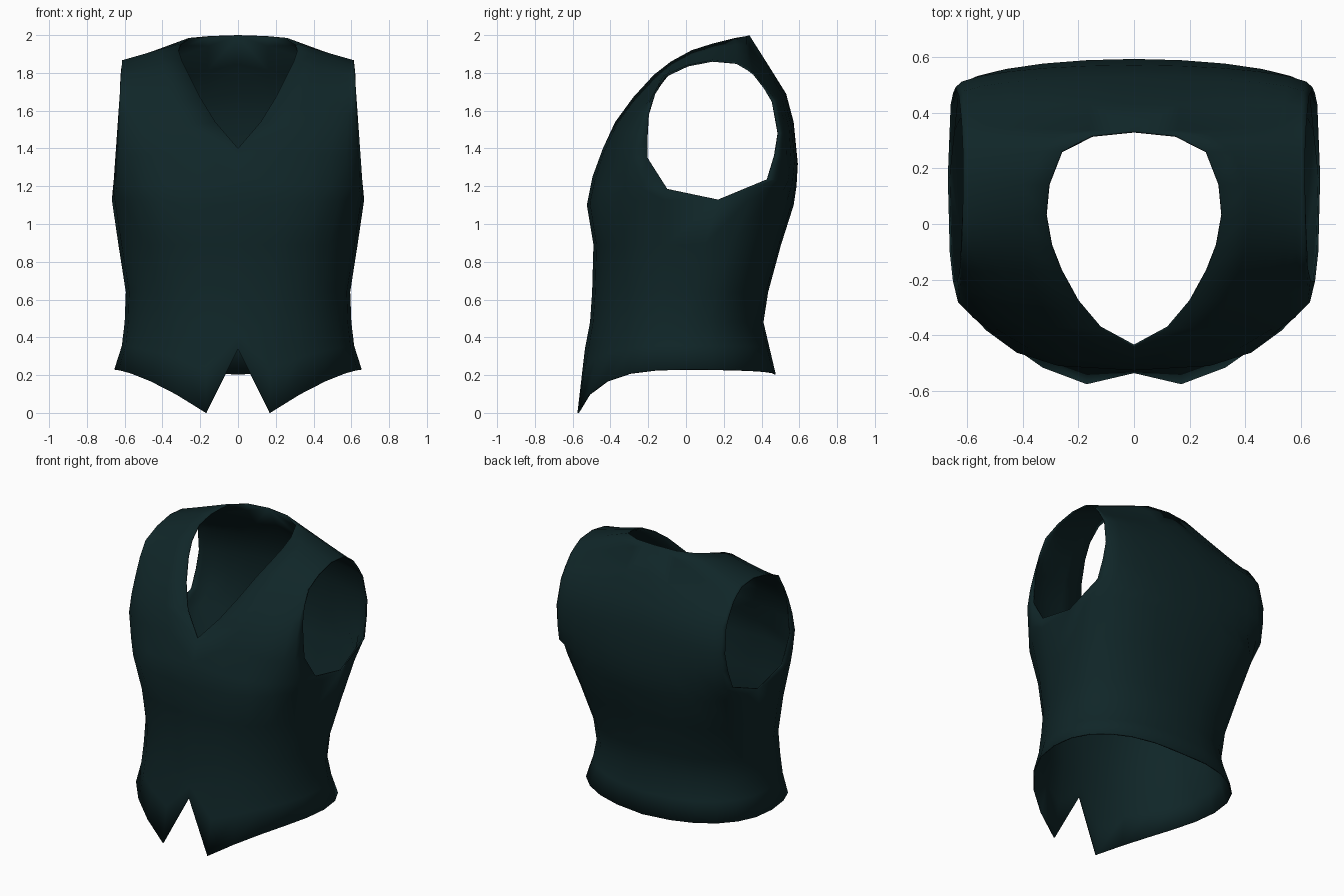
import bpy
import bmesh
from math import sin, cos, pi
from mathutils import Vector

if "Cube" in bpy.data.objects:
    bpy.data.objects.remove(bpy.data.objects["Cube"], do_unlink=True)

COLUMNS = 6


def sweep(inner, outer, power):
    """Rounded quarter section from the centre or neck edge out to the side edge."""
    points = []
    for i in range(COLUMNS + 1):
        angle = pi / 2 * i / COLUMNS
        across = max(sin(angle), 0) ** (2 / power)
        depth = max(cos(angle), 0) ** (2 / power) if i < COLUMNS else 0
        points.append(Vector((
            inner[0] + (outer[0] - inner[0]) * across,
            outer[1] + (inner[1] - outer[1]) * depth,
            inner[2] + (outer[2] - inner[2]) * across)))
    return points


def armhole_point(y, z):
    """The armhole edge leans inwards towards the shoulder."""
    return (0.665 - 0.07 * (z - 1.13), y, z)


def hem_row(front):
    """Pointed, notched hem in front, gently curved hem behind."""
    inner = (0, -0.595, 0) if front else (0, 0.475, 0.205)
    row = sweep(inner, (0.655, 0, 0.23), 2 if front else 2.3)
    if front:
        tip = row[1].x
        for p in row[1:]:
            p.z = 0.23 * (1 - max(0, 1 - (p.x - tip) / (0.655 - tip)) ** 1.4)
        row[0] = Vector((0, -0.535, 0.34))
    return row


# Body levels: height, half width, front depth, back depth, seam depth, roundness
body = [
    (0.48, 0.6, -0.508, 0.41, 0, 2.2),
    (0.64, 0.594, -0.497, 0.435, 0.04, 2.3),
    (0.89, 0.633, -0.49, 0.503, 0.1, 2.6),
    (1.1, 0.668, -0.525, 0.57, 0.17, 3),
]

# Neck or centre edge (x, y, z), then armhole edge (y, z)
front_panel = [
    (0, -0.495, 1.25, -0.1, 1.185),
    (0, -0.44, 1.4, -0.205, 1.35),
    (0.12, -0.375, 1.54, -0.205, 1.47),
    (0.2, -0.28, 1.67, -0.2, 1.58),
    (0.26, -0.17, 1.79, -0.17, 1.69),
    (0.295, -0.08, 1.86, -0.12, 1.785),
    (0.315, 0.03, 1.92, 0, 1.84),
    (0.305, 0.14, 1.955, 0.14, 1.867),
]
back_panel = [
    (0.26, 0.26, 1.985, 0.27, 1.855),
    (0.15, 0.32, 1.995, 0.33, 1.82),
    (0, 0.335, 2, 0.37, 1.79),
    (0, 0.43, 1.85, 0.42, 1.72),
    (0, 0.53, 1.69, 0.46, 1.65),
    (0, 0.57, 1.54, 0.49, 1.48),
    (0, 0.592, 1.32, 0.47, 1.36),
    (0, 0.585, 1.2, 0.43, 1.235),
]


def body_row(level, front):
    z, width, front_y, back_y, seam_y, power = level
    inner = (0, front_y if front else back_y, z)
    side_z = 1.128 if level is body[-1] else z
    return sweep(inner, (width, seam_y, side_z), power)


def flare_row(front):
    """Row halfway between the waist and the hem."""
    waist, hem = body_row(body[0], front), hem_row(front)
    row = [a.lerp(b, 0.5) for a, b in zip(waist, hem)]
    for p in row:
        p.x *= 0.98
    return row


def panel_rows(panel, power):
    return [sweep(r[:3], armhole_point(*r[3:]), power) for r in panel]


# One strip per side: up the front, over the shoulder and down the back
rows = [hem_row(True), flare_row(True)]
rows += [body_row(level, True) for level in body]
rows += panel_rows(front_panel, 2.4)
rows += panel_rows(back_panel, 2)
rows += [body_row(level, False) for level in reversed(body)]
rows += [flare_row(False), hem_row(False)]

bm = bmesh.new()
grid = [[bm.verts.new(p) for p in row] for row in rows]
for low, high in zip(grid, grid[1:]):
    for i in range(COLUMNS):
        bm.faces.new((low[i], low[i + 1], high[i + 1], high[i]))
bmesh.ops.remove_doubles(bm, verts=bm.verts[:], dist=0.0005)
mesh = bpy.data.meshes.new("vest")
bm.to_mesh(mesh)
bm.free()

vest = bpy.data.objects.new("vest", mesh)
bpy.context.collection.objects.link(vest)

# Dark teal cloth
cloth = bpy.data.materials.new("dark_teal_cloth")
cloth.use_nodes = True
colour = (0.005, 0.019, 0.021, 1)
cloth.diffuse_color = colour
cloth.node_tree.nodes["Principled BSDF"].inputs["Base Color"].default_value = colour
mesh.materials.append(cloth)

# Mirrored halves with a thin cloth thickness
mirror = vest.modifiers.new("mirror", "MIRROR")
mirror.use_clip = True
thickness = vest.modifiers.new("thickness", "SOLIDIFY")
thickness.thickness = 0.008
thickness.offset = -1

bpy.ops.object.select_all(action="DESELECT")
vest.select_set(True)
bpy.context.view_layer.objects.active = vest
bpy.ops.object.shade_smooth_by_angle(angle=pi / 4)
